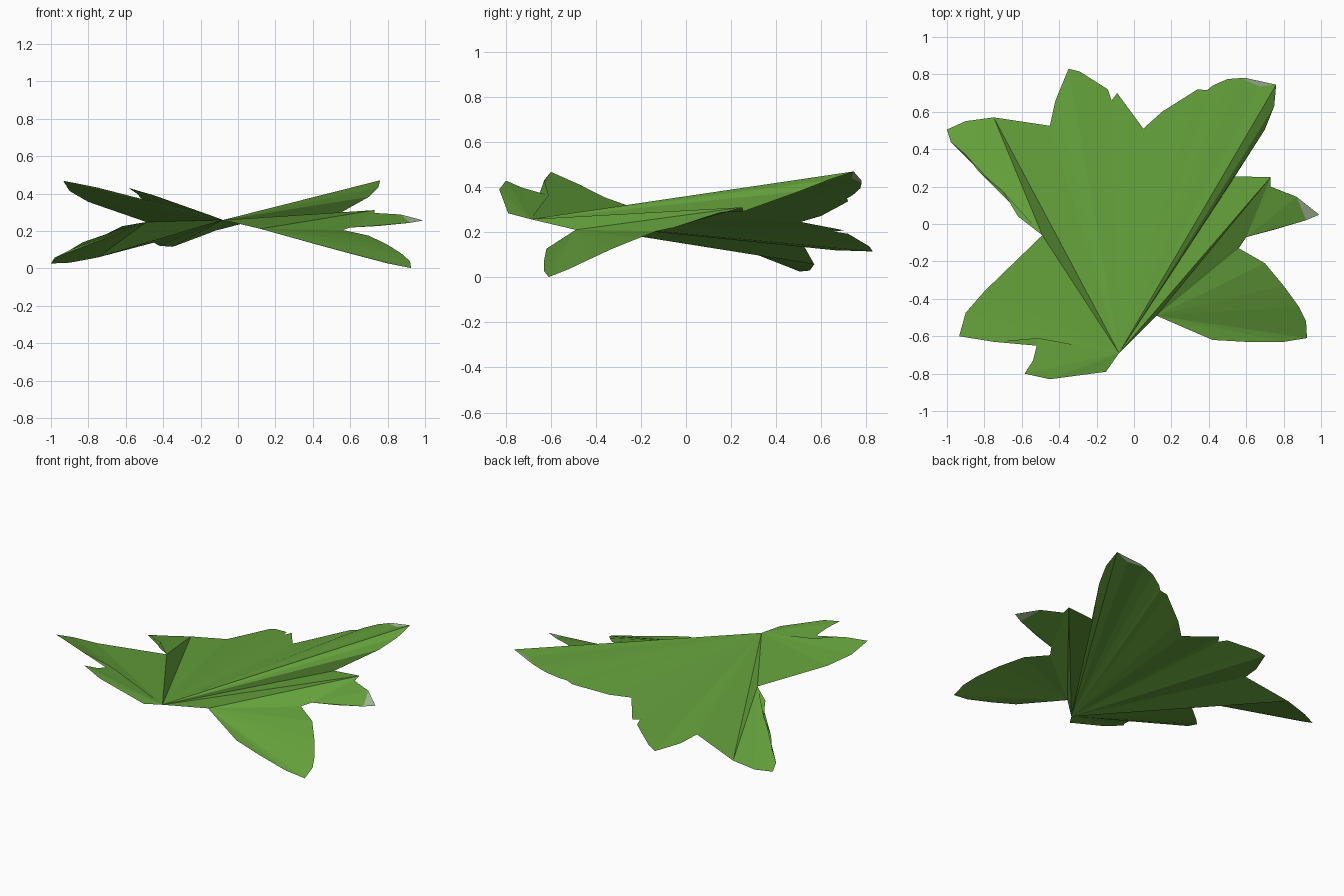
import bpy, bmesh


def material(name, rgb):
    m = bpy.data.materials.new(name)
    m.diffuse_color = (*rgb, 1)
    return m


green = material("leaf green", (0.13, 0.36, 0.045))
pale = material("pale leaf tip", (0.36, 0.49, 0.30))


def height(x, y):
    # The rim of the leaf follows a saddle
    return max(0.0, 0.236 + 0.415 * x * y)


bm = bmesh.new()
cache = {}


def vert(p):
    if p not in cache:
        cache[p] = bm.verts.new((p[0], p[1], height(*p)))
    return cache[p]


def tri(a, b, c, mat=0):
    f = bm.faces.new((vert(a), vert(b), vert(c)))
    f.material_index = mat


def fan(hub, rim):
    for a, b in zip(rim, rim[1:]):
        tri(hub, a, b)


# Hubs the flat facets radiate from
root = (-0.08, -0.69)
front_notch = (0.12, -0.49)
right_notch = (0.60, -0.07)
left_notch = (-0.49, -0.06)
right_top = (0.73, 0.25)
left_top = (-0.75, 0.57)

# Front right lobe
fan(front_notch, [(0.42, -0.62), (0.60, -0.63), (0.80, -0.63), (0.925, -0.61),
                  (0.92, -0.52), (0.88, -0.44), (0.80, -0.33), (0.70, -0.21),
                  (0.56, -0.13), right_notch, right_top])
tri(root, front_notch, right_top)

# Right lobe, with pale tip
fan(right_notch, [(0.75, -0.03), (0.92, 0.02), (0.87, 0.145), (0.73, 0.20), right_top])
tri((0.92, 0.02), (0.99, 0.05), (0.87, 0.145), 1)

# Back right and back lobes, reaching from the root
fan(root, [right_top, (0.54, 0.255), (0.70, 0.505), (0.75, 0.63), (0.76, 0.745),
           (0.67, 0.735), (0.57, 0.78), (0.50, 0.775), (0.42, 0.74), (0.39, 0.715),
           (0.34, 0.72), (0.15, 0.60), (0.05, 0.51), (-0.09, 0.70), (-0.12, 0.66),
           (-0.14, 0.72), (-0.29, 0.815), (-0.35, 0.83), (-0.42, 0.66),
           (-0.45, 0.525), left_top, left_notch])
tri((0.76, 0.745), (0.60, 0.78), (0.67, 0.735), 1)
tri((0.60, 0.78), (0.57, 0.78), (0.67, 0.735), 1)

# Back left lobe
fan(left_notch, [left_top, (-0.90, 0.55), (-1.0, 0.505), (-0.98, 0.44), (-0.90, 0.37),
                 (-0.83, 0.28), (-0.70, 0.175), (-0.62, 0.04)])

# Front left and front lobes
fan(root, [left_notch, (-0.80, -0.36), (-0.90, -0.475), (-0.935, -0.60), (-0.75, -0.63),
           (-0.51, -0.61), (-0.54, -0.73), (-0.585, -0.80), (-0.45, -0.83), (-0.15, -0.79)])

bmesh.ops.recalc_face_normals(bm, faces=bm.faces[:])
for f in bm.faces:
    if f.normal.z < 0:
        f.normal_flip()

mesh = bpy.data.meshes.new("leaf")
bm.to_mesh(mesh)
bm.free()
mesh.materials.append(green)
mesh.materials.append(pale)
leaf = bpy.data.objects.new("leaf", mesh)
bpy.context.collection.objects.link(leaf)
